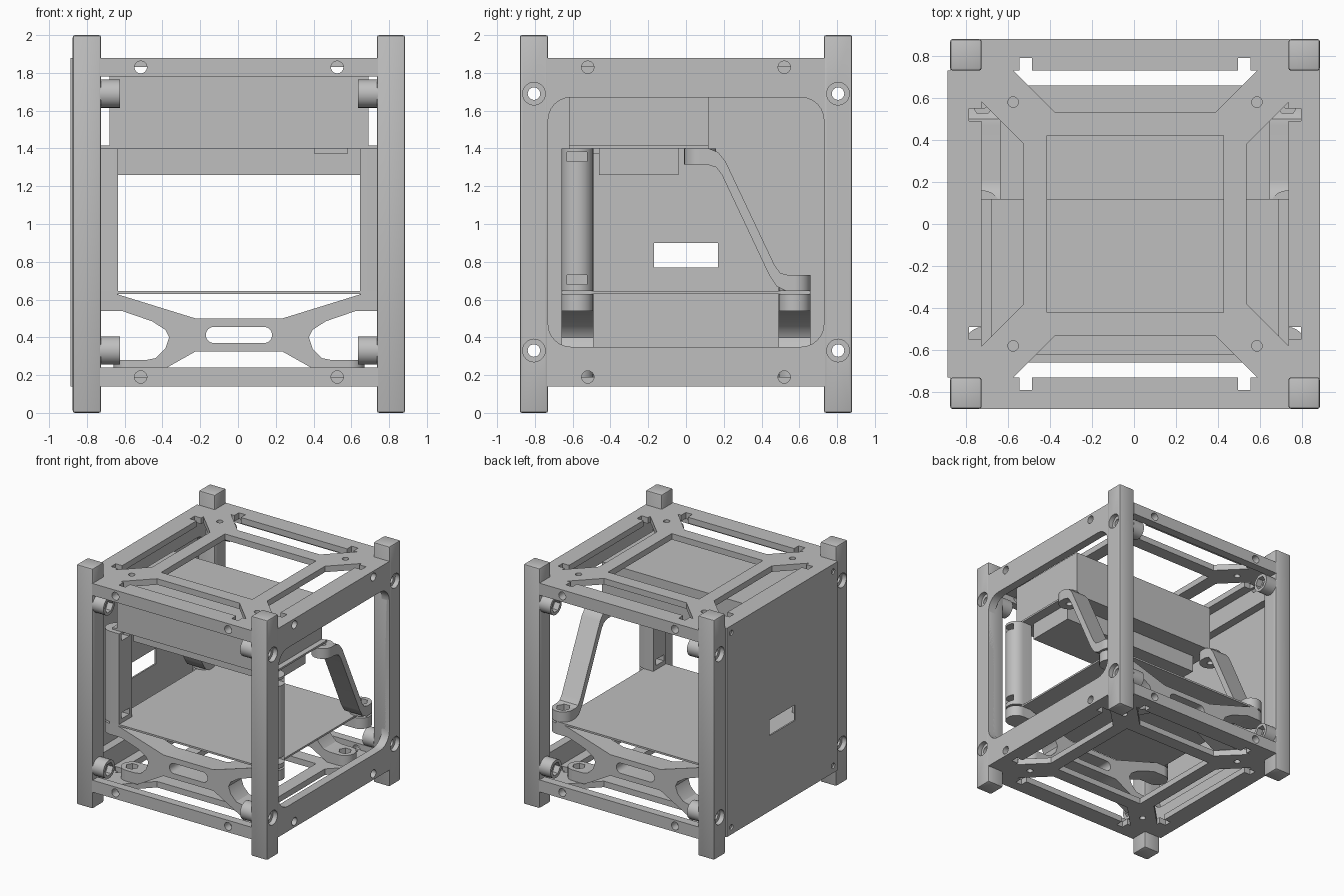
import bpy, bmesh, math

cube = bpy.data.objects.get("Cube")
if cube:
    bpy.data.objects.remove(cube, do_unlink=True)

grey = bpy.data.materials.new("plain_grey")
grey.use_nodes = True
COLOUR = (0.52, 0.52, 0.52, 1)
grey.diffuse_color = COLOUR
grey.node_tree.nodes["Principled BSDF"].inputs["Base Color"].default_value = COLOUR
SHIFT = 0.005
SIGNS = (-1, 1)
CORNERS = [(i, j) for i in SIGNS for j in SIGNS]
parts = []


def prism(name, pts, axis, a, b, bevel=0, helper=False):
    """Extrude a 2D outline along an axis from a to b."""
    place = {"x": lambda p, d: (d, p[0], p[1]),
             "y": lambda p, d: (p[0], d, p[1]),
             "z": lambda p, d: (p[0], p[1], d)}[axis]
    bm = bmesh.new()
    low = [bm.verts.new(place(p, a)) for p in pts]
    high = [bm.verts.new(place(p, b)) for p in pts]
    bm.faces.new(low)
    bm.faces.new(high)
    for i in range(len(pts)):
        j = (i + 1) % len(pts)
        bm.faces.new((low[i], low[j], high[j], high[i]))
    bmesh.ops.recalc_face_normals(bm, faces=bm.faces)
    if bevel:
        bmesh.ops.bevel(bm, geom=bm.edges[:], offset=bevel, segments=2,
                        profile=0.5, affect="EDGES")
    mesh = bpy.data.meshes.new(name)
    bm.to_mesh(mesh)
    bm.free()
    mesh.materials.append(grey)
    obj = bpy.data.objects.new(name, mesh)
    bpy.context.collection.objects.link(obj)
    if helper:
        obj.hide_render = True
    else:
        parts.append(obj)
    return obj


def rect(x0, x1, y0, y1):
    return [(x0, y0), (x1, y0), (x1, y1), (x0, y1)]


def ngon(x, y, r, n=24):
    return [(x + r * math.cos(math.tau * k / n), y + r * math.sin(math.tau * k / n))
            for k in range(n)]


def rounded(x0, x1, y0, y1, r, n=6):
    pts = []
    for q, (x, y) in enumerate([(x1 - r, y1 - r), (x0 + r, y1 - r),
                                (x0 + r, y0 + r), (x1 - r, y0 + r)]):
        for k in range(n + 1):
            t = (q + k / n) * math.pi / 2
            pts.append((x + r * math.cos(t), y + r * math.sin(t)))
    return pts


def cut(targets, pts, axis, a, b):
    """Subtract an extruded outline from each target."""
    cutter = prism("cutter", pts, axis, a, b, helper=True)
    for obj in targets:
        mod = obj.modifiers.new("cut", "BOOLEAN")
        mod.operation = "DIFFERENCE"
        mod.solver = "EXACT"
        mod.object = cutter
        graph = bpy.context.evaluated_depsgraph_get()
        mesh = bpy.data.meshes.new_from_object(obj.evaluated_get(graph))
        obj.modifiers.clear()
        obj.data = mesh
    bpy.data.objects.remove(cutter, do_unlink=True)


def box(name, x0, x1, y0, y1, z0, z1):
    return prism(name, rect(x0, x1, y0, y1), "z", z0, z1)


def span(s, a, b):
    return sorted((s * a, s * b))


# Corner rails with hollow screw bosses
for sx, sy in CORNERS:
    rail = prism("corner_rail", rect(*span(sx, .73, .88), *span(sy, .73, .88)),
                 "z", 0, 2, bevel=.012)
    for z in (.33, 1.69):
        boss = prism("screw_boss", ngon(sy * .805, z, .075), "x", *span(sx, .63, .735))
        cut([rail, boss], ngon(sy * .805, z, .033), "x", *span(sx, .5, 1))
        cut([rail], ngon(sy * .805, z, .06), "x", *span(sx, .84, 1))
        cut([boss], ngon(sy * .805, z, .055, 6), "x", *span(sx, .6, .68))

# Side walls with one large rounded opening
for s in SIGNS:
    wall = prism("side_wall", rect(-.735, .735, .14, 1.88), "x", *span(s, .81, .88))
    cut([wall], rounded(-.73, .73, .35, 1.67, .12), "x", *span(s, .7, 1))
    for y in (-.52, .52):
        for z in (.19, 1.83):
            cut([wall], ngon(y, z, .033, 16), "x", *span(s, .7, 1))

# Front and back cross bars
for s in SIGNS:
    for z0, z1, hz in ((.14, .24, .19), (1.78, 1.88, 1.83)):
        bar = prism("cross_bar", rect(-.735, .735, z0, z1), "y", *span(s, .81, .88))
        for x in (-.52, .52):
            cut([bar], ngon(x, hz, .033, 16), "y", *span(s, .7, 1))

# Top and bottom plates: ring with diagonal arms
for name, z0, z1 in (("bottom_plate", .14, .19), ("top_plate", 1.83, 1.88)):
    plate = box(name, -.812, .812, -.812, .812, z0, z1)
    cut([plate], rect(-.42, .42, -.42, .42), "z", z0 - .1, z1 + .1)
    for s in SIGNS:
        window = [(-.58, s * .73), (-.55, s * .73), (-.55, s * .79), (-.49, s * .79),
                  (-.49, s * .73), (.49, s * .73), (.49, s * .79), (.55, s * .79),
                  (.55, s * .73), (.58, s * .73), (.38, s * .53), (-.38, s * .53)]
        cut([plate], window, "z", z0 - .1, z1 + .1)
        cut([plate], [(q, p) for p, q in window], "z", z0 - .1, z1 + .1)
    for sx, sy in CORNERS:
        cut([plate], ngon(sx * .58, sy * .58, .025, 16), "z", z0 - .1, z1 + .1)

# Thin closing panel on one side
panel = prism("side_panel", rect(-.73, .73, .14, 1.88), "x", -.893, -.88)
panel_wall = [panel]
cut(panel_wall, rect(-.17, .17, .77, .9), "x", -1, -.8)
for y in (-.67, .67):
    for z in (.2, 1.82):
        cut(panel_wall, ngon(y, z, .022, 16), "x", -1, -.87)

# Hourglass trusses with rounded feet
half = [(.23, .5), (.65, .63), (.725, .63), (.725, .54), (.62, .54), (.46, .485),
        (.39, .44), (.37, .4), (.39, .34), (.44, .29), (.49, .28), (.58, .28),
        (.58, .19), (.47, .19), (.23, .325)]
outline = half + [(-x, z) for x, z in reversed(half)]
for s in SIGNS:
    truss = prism("truss", outline, "y", *span(s, .49, .66))
    cut([truss], rounded(-.175, .175, .37, .455, .042), "y", *span(s, .3, .9))
    for sx in SIGNS:
        pad = prism("truss_end", ngon(sx * .725, s * .575, .085), "z", .54, .63)
        foot = prism("truss_foot", ngon(sx * .58, s * .575, .085), "z", .19, .28)
        cut([truss, foot], ngon(sx * .58, s * .575, .05, 6), "z", .23, .32)
        cut([truss, foot], ngon(sx * .58, s * .575, .025, 16), "z", .1, .32)

# Equipment shelf and mounted boxes
box("lower_shelf", -.73, .73, -.66, .66, .63, .645)
box("upper_shelf", -.73, .73, -.62, .12, 1.4, 1.415)
box("main_box", -.685, .685, -.62, .12, 1.415, 1.78)
box("lower_box", -.645, .645, -.46, -.04, 1.26, 1.4)
box("connector", .4, .575, -.49, -.46, 1.37, 1.4)

# Half-round columns and bent straps
strap_path = [(.075, 1.4), (.12, 1.4), (.17, 1.38), (.21, 1.33), (.47, .78), (.5, .74),
              (.54, .73), (.575, .73), (.575, .645), (.53, .645), (.48, .67), (.44, .73),
              (.19, 1.26), (.16, 1.3), (.11, 1.315), (.075, 1.315)]
for s in SIGNS:
    arc = [(s * (.725 + .085 * math.sin(math.pi * k / 12)),
            -.575 - .085 * math.cos(math.pi * k / 12)) for k in range(13)]
    column = prism("column", [(s * .64, -.66)] + arc + [(s * .64, -.49)], "z", .645, 1.4)
    for z in (.68, 1.33):
        cut([column], rect(-.63, -.525, z, z + .05), "x", *span(s, .5, .9))
    strap = prism("bent_strap", strap_path, "x", *span(s, .64, .81))
    for y, z0, z1 in ((.575, .645, .73), (.075, 1.315, 1.4)):
        end = prism("strap_end", ngon(s * .725, y, .085), "z", z0, z1)
        cut([strap, end], ngon(s * .725, y, .025, 16), "z", z0 - .03, z1 + .03)
        if z1 < 1:
            cut([strap, end], ngon(s * .725, y, .055, 6), "z", z0 + .03, z1 + .03)

# Smooth the rounded walls, keep edges sharp
bpy.ops.object.select_all(action="DESELECT")
for obj in parts:
    obj.location.x = SHIFT
    obj.select_set(True)
bpy.context.view_layer.objects.active = parts[0]
bpy.ops.object.shade_smooth_by_angle(angle=math.radians(32))
